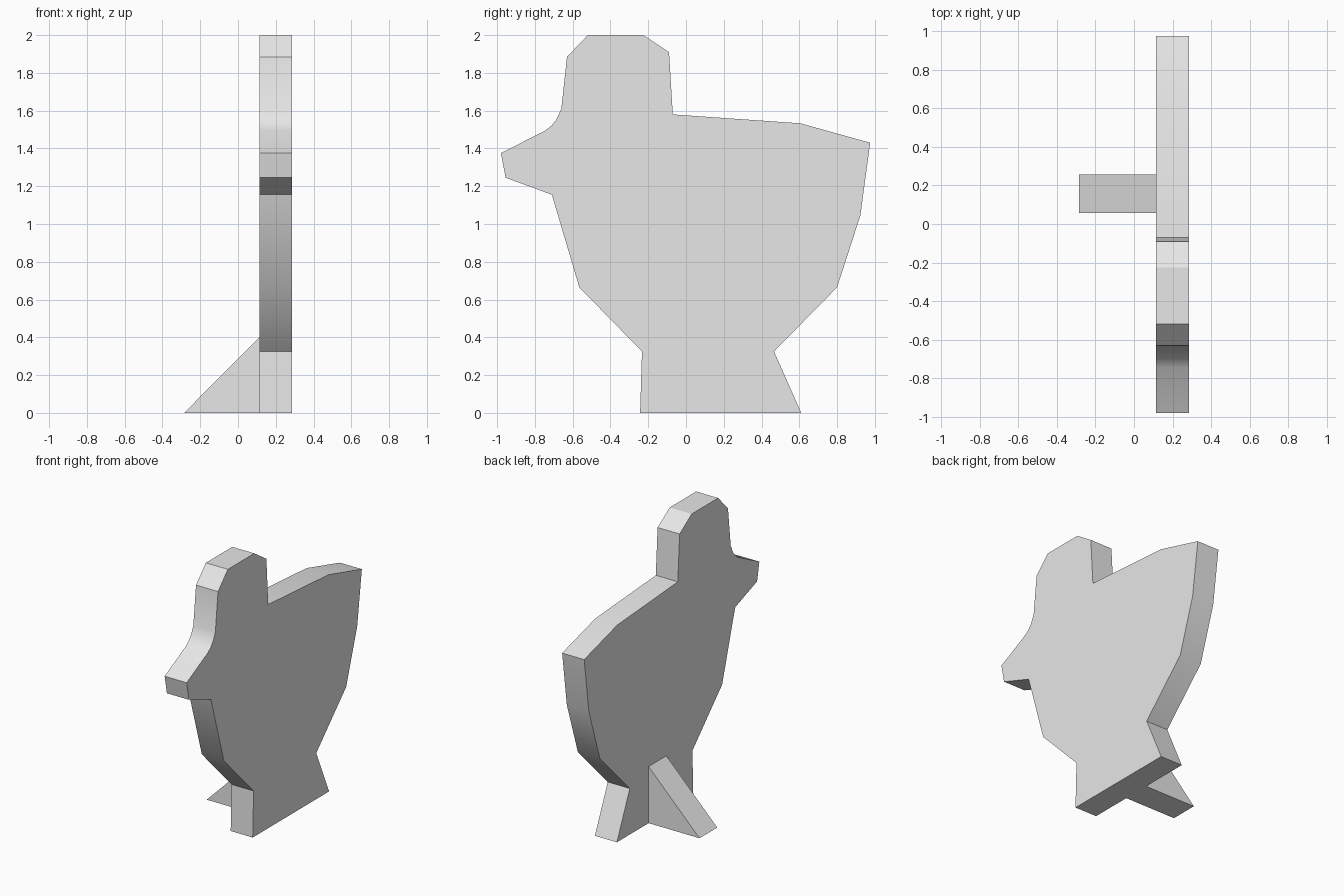
import bpy, bmesh, math
from mathutils import Vector

cube = bpy.data.objects.get("Cube")
if cube:
    bpy.data.objects.remove(cube, do_unlink=True)

# Plain grey material
grey = bpy.data.materials.new("plain grey")
grey.use_nodes = True
colour = (0.8, 0.8, 0.8, 1)
grey.diffuse_color = colour
grey.node_tree.nodes["Principled BSDF"].inputs["Base Color"].default_value = colour


def extruded(name, profile, depth):
    """Fill a closed profile and extrude it along the depth vector."""
    bm = bmesh.new()
    face = bm.faces.new([bm.verts.new(p) for p in profile])
    result = bmesh.ops.extrude_face_region(bm, geom=[face])
    moved = [g for g in result["geom"] if isinstance(g, bmesh.types.BMVert)]
    bmesh.ops.translate(bm, vec=Vector(depth), verts=moved)
    bmesh.ops.recalc_face_normals(bm, faces=bm.faces)
    mesh = bpy.data.meshes.new(name)
    bm.to_mesh(mesh)
    bm.free()
    mesh.materials.append(grey)
    obj = bpy.data.objects.new(name, mesh)
    bpy.context.collection.objects.link(obj)
    bpy.ops.object.select_all(action="DESELECT")
    obj.select_set(True)
    bpy.context.view_layer.objects.active = obj
    bpy.ops.object.shade_smooth_by_angle(angle=math.radians(30))
    return obj


LEFT, RIGHT = 0.285, 0.113

# Flat bird silhouette as (y, z) points
head = [(-0.63, 1.885), (-0.52, 2), (-0.225, 2), (-0.09, 1.91), (-0.07, 1.58)]
back_and_tail = [(0.605, 1.533), (0.975, 1.43), (0.923, 1.045), (0.80, 0.665)]
foot = [(0.466, 0.325), (0.61, 0), (-0.243, 0), (-0.233, 0.325)]
breast = [(-0.565, 0.665), (-0.71, 1.155)]
beak = [(-0.955, 1.245), (-0.98, 1.375)]
throat = [(-0.745, 1.495), (-0.713, 1.52), (-0.687, 1.552), (-0.66, 1.61)]
outline = head + back_and_tail + foot + breast + beak + throat
extruded("bird_body", [(RIGHT, y, z) for y, z in outline], (LEFT - RIGHT, 0, 0))

# Triangular prop that holds the board upright
prop = [(-0.285, 0), (RIGHT, 0), (RIGHT, 0.4)]
extruded("support_wedge", [(x, 0.058, z) for x, z in prop], (0, 0.198, 0))
